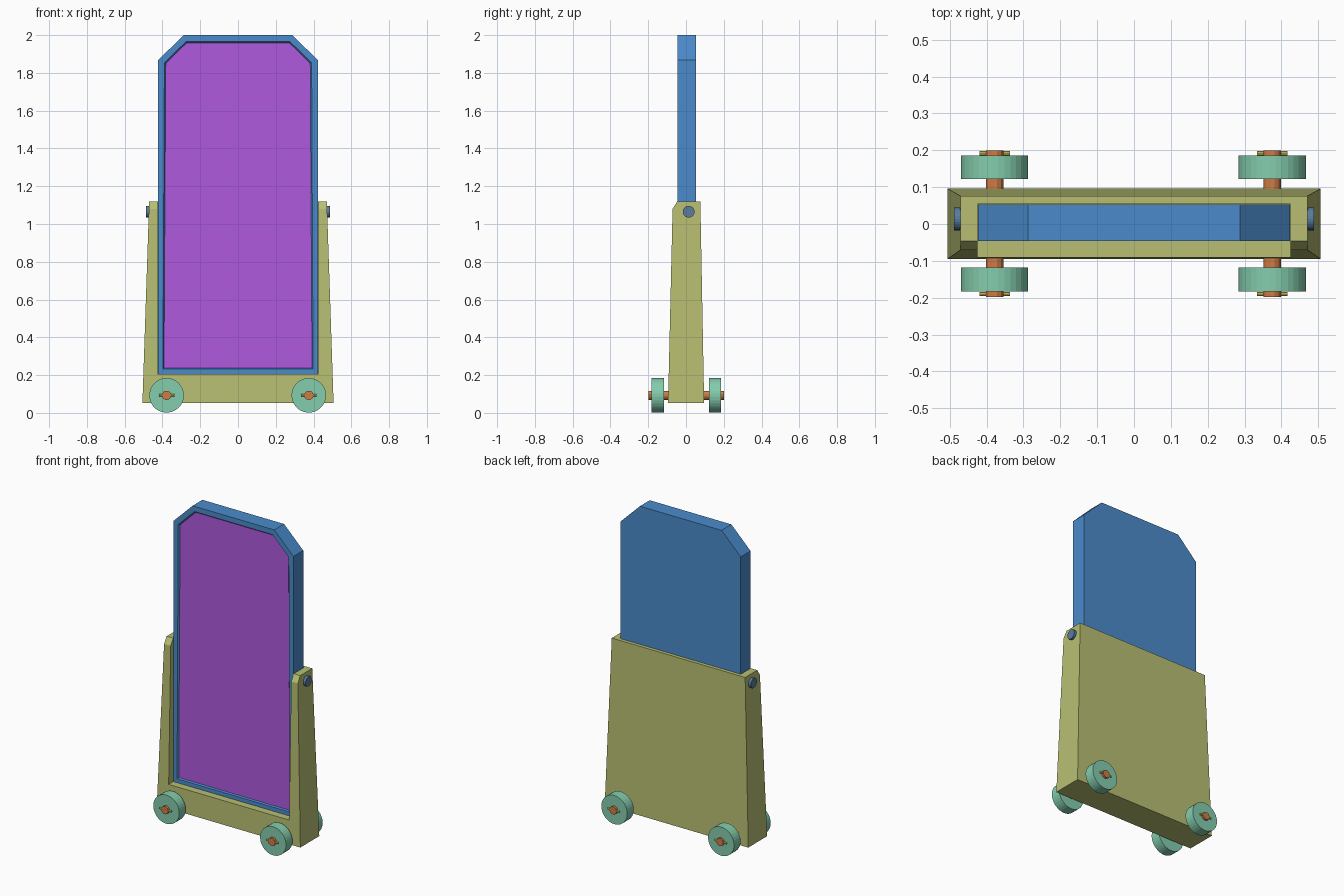
import bpy, bmesh
from math import pi
from mathutils import Matrix, Vector

if "Cube" in bpy.data.objects:
    bpy.data.objects.remove(bpy.data.objects["Cube"])


def material(name, rgb):
    m = bpy.data.materials.new(name)
    m.diffuse_color = (*rgb, 1)
    m.use_nodes = True
    m.node_tree.nodes["Principled BSDF"].inputs["Base Color"].default_value = m.diffuse_color
    return m


OLIVE = material("olive", (0.48, 0.52, 0.17))
BLUE = material("blue", (0.07, 0.26, 0.60))
PURPLE = material("purple", (0.43, 0.10, 0.74))
STEEL = material("steel_blue", (0.10, 0.20, 0.34))
GREEN = material("green", (0.23, 0.61, 0.42))
ORANGE = material("orange", (0.62, 0.20, 0.06))
YELLOW = material("yellow", (0.75, 0.65, 0.12))


def make(name, bm, mat):
    bmesh.ops.recalc_face_normals(bm, faces=bm.faces[:])
    me = bpy.data.meshes.new(name)
    bm.to_mesh(me)
    bm.free()
    ob = bpy.data.objects.new(name, me)
    bpy.context.collection.objects.link(ob)
    me.materials.append(mat)
    return ob


def loft(a, b):
    """Closed solid between two matching outlines."""
    bm = bmesh.new()
    va = [bm.verts.new(p) for p in a]
    vb = [bm.verts.new(p) for p in b]
    bm.faces.new(va)
    bm.faces.new(vb[::-1])
    n = len(va)
    for i in range(n):
        j = (i + 1) % n
        bm.faces.new((va[i], vb[i], vb[j], va[j]))
    bmesh.ops.recalc_face_normals(bm, faces=bm.faces[:])
    return bm


def cylinder(name, center, radius, length, axis, sides, mat):
    bm = bmesh.new()
    rot = Matrix.Rotation(pi / 2, 4, 'Y' if axis == 'X' else 'X')
    if axis == 'Y':
        rot = rot @ Matrix.Rotation(pi / sides, 4, 'Z')
    bmesh.ops.create_cone(bm, cap_ends=True, segments=sides, radius1=radius,
                          radius2=radius, depth=length,
                          matrix=Matrix.Translation(center) @ rot)
    return make(name, bm, mat)


# Stand: tapered block with chamfered front top, pocket cut for the panel
side = [(-0.095, 0.053), (0.096, 0.053), (0.076, 1.12), (-0.046, 1.12), (-0.071, 1.08)]


def half_width(z):
    return 0.506 - (z - 0.053) * 0.0335


stand = make("stand", loft([(-half_width(z), y, z) for y, z in side],
                           [(half_width(z), y, z) for y, z in side]), OLIVE)
pocket = [(-0.425, 0.205), (0.425, 0.205), (0.425, 1.4), (-0.425, 1.4)]
cutter = make("pocket_cutter", loft([(x, -0.3, z) for x, z in pocket],
                                    [(x, 0.054, z) for x, z in pocket]), OLIVE)
cutter.hide_render = True
mod = stand.modifiers.new("pocket", 'BOOLEAN')
mod.object = cutter
mod.operation = 'DIFFERENCE'
mod.solver = 'EXACT'
bpy.context.view_layer.objects.active = stand
bpy.ops.object.modifier_apply(modifier=mod.name)
bpy.data.objects.remove(cutter)

# Panel frame: clipped top corners, front face inset then sunk
outline = [(-0.423, 0.206), (0.423, 0.206), (0.423, 1.867), (0.288, 2.0),
           (-0.288, 2.0), (-0.423, 1.867)]
bm = loft([(x, -0.046, z) for x, z in outline], [(x, 0.053, z) for x, z in outline])
bm.normal_update()
front = min(bm.faces, key=lambda f: f.calc_center_median().y)
bmesh.ops.inset_region(bm, faces=[front], thickness=0.036)
bmesh.ops.inset_region(bm, faces=[front], thickness=0.008)
for v in front.verts:
    v.co.y = -0.036
glass = [v.co.copy() for v in front.verts]
make("panel_frame", bm, BLUE)

# Panel face: thin coloured sheet seated in the recess
off = Vector((0, 0.001, 0))
make("panel_face", loft([p - off for p in glass], [p + off for p in glass]), PURPLE)

# Pivot bolts on both arms
for s, tag in ((-1, "left"), (1, "right")):
    cylinder(f"pivot_bolt_{tag}", (s * 0.457, 0.014, 1.065), 0.031, 0.062, 'X', 24, STEEL)

# Axles, wheels and retaining pins
for x, tag in ((-0.378, "left"), (0.375, "right")):
    cylinder(f"axle_{tag}", (x, 0.001, 0.093), 0.025, 0.398, 'Y', 12, ORANGE)
    for s, end in ((-1, "front"), (1, "back")):
        cylinder(f"wheel_{end}_{tag}", (x, 0.002 + s * 0.152, 0.093), 0.0915, 0.065,
                 'Y', 32, GREEN)
        cylinder(f"pin_{end}_{tag}", (x, 0.001 + s * 0.191, 0.093), 0.006, 0.082,
                 'X', 8, YELLOW)
